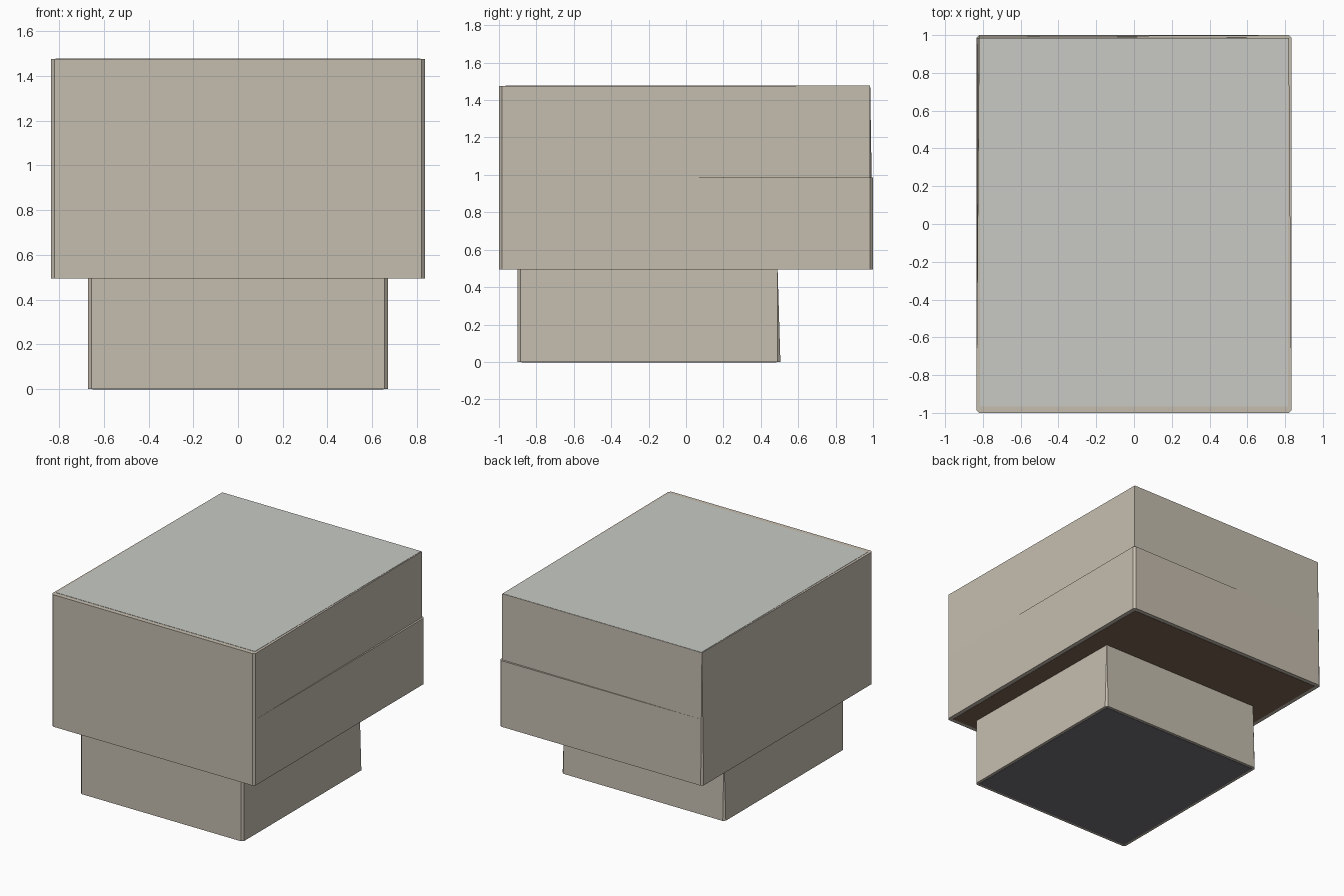
import bpy, bmesh

if "Cube" in bpy.data.objects:
    bpy.data.objects.remove(bpy.data.objects["Cube"])


def material(name, rgb):
    m = bpy.data.materials.new(name)
    m.diffuse_color = (*rgb, 1)
    m.use_nodes = True
    m.node_tree.nodes["Principled BSDF"].inputs["Base Color"].default_value = m.diffuse_color
    return m


def finish(name, bm, mat):
    bmesh.ops.recalc_face_normals(bm, faces=bm.faces)
    mesh = bpy.data.meshes.new(name)
    bm.to_mesh(mesh)
    bm.free()
    mesh.materials.append(mat)
    obj = bpy.data.objects.new(name, mesh)
    bpy.context.collection.objects.link(obj)
    return obj


def ring(hx, front, back, left, right):
    """Box outline with chamfered front corners; left/right set how far the back corners flare."""
    c = 0.015
    ix, iy = hx - c, back - c
    return [(-ix, front), (ix, front), (hx, front + c),
            (ix + right, iy), (ix, iy + right), (-ix, iy + left),
            (-ix - left, iy), (-hx, front + c)]


def loft(name, levels, mat):
    bm = bmesh.new()
    rows = [[bm.verts.new((x, y, z)) for x, y in pts] for z, pts in levels]
    n = len(rows[0])
    for a, b in zip(rows, rows[1:]):
        for i in range(n):
            j = (i + 1) % n
            bm.faces.new((a[i], a[j], b[j], b[i]))
    bm.faces.new(rows[0][::-1])
    bm.faces.new(rows[-1])
    bmesh.ops.remove_doubles(bm, verts=bm.verts, dist=1e-5)
    return finish(name, bm, mat)


def panel(name, x0, x1, y0, y1, z, mat):
    bm = bmesh.new()
    bmesh.ops.create_cube(bm, size=1)
    for v in bm.verts:
        v.co = ((x0 + x1) / 2 + v.co.x * (x1 - x0),
                (y0 + y1) / 2 + v.co.y * (y1 - y0), z + v.co.z * 0.004)
    return finish(name, bm, mat)


beige = material("beige", (0.56, 0.51, 0.43))
pale = material("pale_grey", (0.58, 0.59, 0.55))
brown = material("brown", (0.2, 0.13, 0.085))
dark = material("dark_grey", (0.17, 0.165, 0.19))

# Upper box: back corners flare downwards, with a step halfway up the right side
F = 0.015
loft("upper_box", [
    (0.495, ring(0.835, -1, 1, F, F)),
    (0.985, ring(0.835, -1, 1, F / 2, F)),
    (0.985, ring(0.835, -1, 1, F / 2, 0)),
    (1.475, ring(0.835, -1, 1, 0, 0)),
], beige)

# Lower box: smaller, set towards the front
loft("lower_box", [
    (0.0, ring(0.67, -0.9, 0.505, F, F)),
    (0.495, ring(0.67, -0.9, 0.505, 0, 0)),
], beige)

# Coloured panels on the top and on both undersides
panel("top_panel", -0.815, 0.815, -0.965, 0.983, 1.475, pale)
panel("upper_underside", -0.805, 0.805, -0.97, 0.97, 0.495, brown)
panel("lower_underside", -0.65, 0.65, -0.88, 0.485, 0.0, dark)
